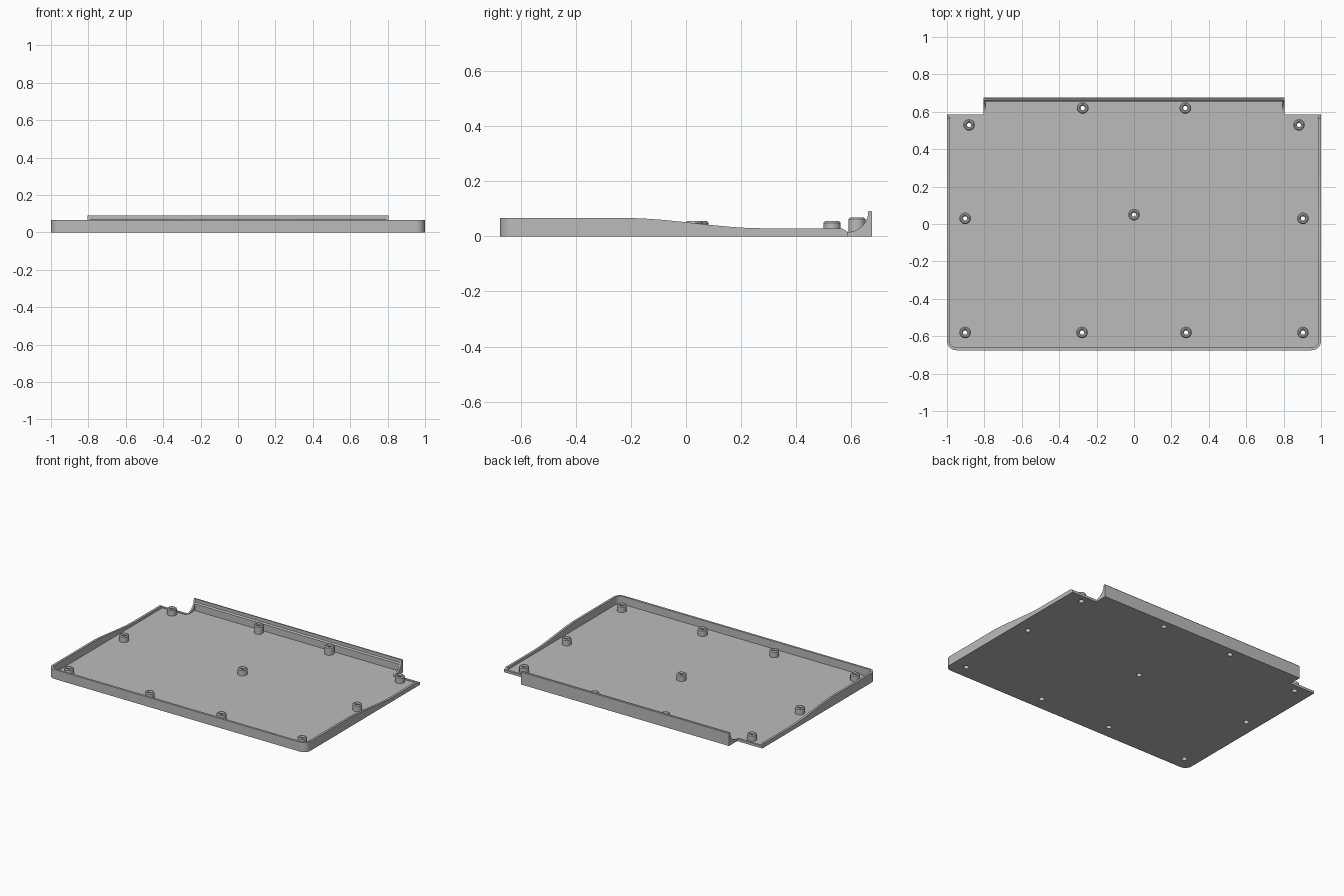
import bpy, bmesh
from math import sin, cos, pi

cube = bpy.data.objects.get("Cube")
if cube:
    bpy.data.objects.remove(cube, do_unlink=True)

grey = bpy.data.materials.new("mid grey")
grey.use_nodes = True
colour = (0.5, 0.5, 0.5, 1)
grey.diffuse_color = colour
grey.node_tree.nodes["Principled BSDF"].inputs["Base Color"].default_value = colour

WALL, FLOOR = 0.015, 0.012       # thicknesses
BACK, TAB_X, TAB_Y = 0.585, 0.805, 0.655
FRONT, RADIUS = 0.675, 0.05


def finish(name, bm):
    bmesh.ops.recalc_face_normals(bm, faces=bm.faces)
    mesh = bpy.data.meshes.new(name)
    bm.to_mesh(mesh)
    bm.free()
    mesh.materials.append(grey)
    obj = bpy.data.objects.new(name, mesh)
    bpy.context.collection.objects.link(obj)
    return obj


def smooth(obj):
    bpy.ops.object.select_all(action='DESELECT')
    obj.select_set(True)
    bpy.context.view_layer.objects.active = obj
    bpy.ops.object.shade_smooth_by_angle(angle=0.6)


def prism(name, points, depth):
    """Extrude a closed outline of 3D points by a vector."""
    bm = bmesh.new()
    face = bm.faces.new([bm.verts.new(p) for p in points])
    result = bmesh.ops.extrude_face_region(bm, geom=[face], use_keep_orig=True)
    moved = [v for v in result["geom"] if isinstance(v, bmesh.types.BMVert)]
    bmesh.ops.translate(bm, vec=depth, verts=moved)
    return finish(name, bm)


def outline(inset):
    """Open path round the tray, from the left hinge notch to the right one."""
    half = [(TAB_X, BACK - inset), (1 - inset, BACK - inset)]
    half += [(1 - inset, 0.565 - 1.19 * i / 40) for i in range(41)]
    r = RADIUS - inset
    for i in range(1, 9):
        a = i * pi / 16
        half.append((1 - RADIUS + r * cos(a), RADIUS - FRONT - r * sin(a)))
    return half + [(-x, y) for x, y in reversed(half)]


def rim_height(y):
    if y > 0.57:
        return 0.017
    t = min(max((y + 0.22) / 0.5, 0), 1)
    return 0.066 - 0.037 * t * t * (3 - 2 * t)


# Raised rim with a sweeping side profile
bm = bmesh.new()
rings = []
for (ox, oy), (ix, iy) in zip(outline(0), outline(WALL)):
    h = rim_height(oy)
    section = [(ox, oy, 0), (ox, oy, h), (ix, iy, h), (ix, iy, 0)]
    rings.append([bm.verts.new(p) for p in section])
for a, b in zip(rings, rings[1:]):
    for i in range(4):
        j = (i + 1) % 4
        bm.faces.new((a[i], a[j], b[j], b[i]))
bm.faces.new(rings[0])
bm.faces.new(rings[-1])
smooth(finish("rim", bm))

# Floor plate, including the hinge tab
plan = outline(WALL) + [(-TAB_X, TAB_Y), (TAB_X, TAB_Y)]
floor = prism("floor", [(x, y, 0) for x, y in plan], (0, 0, FLOOR))

# Hinge wall with a small inner ledge
wall = [(TAB_Y, 0), (0.675, 0), (0.675, 0.087), (0.672, 0.091), (0.663, 0.091),
        (0.663, 0.068), (TAB_Y, 0.06)]
prism("hinge_wall", [(-TAB_X, y, z) for y, z in wall], (2 * TAB_X, 0, 0))

# Concave end plates of the hinge recess
curve = [(BACK + 0.076 * sin(a), 0.089 - 0.074 * cos(a))
         for a in [i * pi / 20 for i in range(11)]]
plate = [(BACK, 0)] + curve + [(0.67, 0.089), (0.67, 0)]
for side, name in ((1, "left"), (-1, "right")):
    x = side * TAB_X
    smooth(prism(name + "_hinge_end", [(x, y, z) for y, z in plate], (-side * 0.012, 0, 0)))

# Hollow screw bosses, and the matching holes in the floor
spots = [(0, 0.05, 0.055)]
for x, y, top in ((0.882, 0.53, 0.055), (0.274, 0.62, 0.068), (0.903, 0.03, 0.055),
                  (0.903, -0.58, 0.055), (0.278, -0.58, 0.055)):
    spots += [(x, y, top), (-x, y, top)]
SIDES = 24
holes = bmesh.new()
for n, (x, y, top) in enumerate(spots):
    profile = [(0.018, 0), (0.024, 0), (0.024, FLOOR), (0.031, FLOOR), (0.031, top - 0.006),
               (0.025, top), (0.018, top), (0.011, top - 0.007), (0.011, top - 0.016),
               (0.018, top - 0.016)]
    bm = bmesh.new()
    loops = []
    for i in range(SIDES):
        a = 2 * pi * i / SIDES
        loops.append([bm.verts.new((x + r * cos(a), y + r * sin(a), z)) for r, z in profile])
    for i in range(SIDES):
        a, b = loops[i], loops[(i + 1) % SIDES]
        for k in range(len(profile)):
            m = (k + 1) % len(profile)
            bm.faces.new((a[k], a[m], b[m], b[k]))
    smooth(finish(f"screw_boss_{n + 1}", bm))
    cyl = bmesh.ops.create_cone(holes, cap_ends=True, segments=SIDES, radius1=0.024,
                                radius2=0.024, depth=0.1)
    bmesh.ops.translate(holes, vec=(x, y, 0), verts=cyl["verts"])
cutter = finish("hole_cutter", holes)
cutter.hide_render = True
cutter.hide_set(True)
cut = floor.modifiers.new("screw holes", 'BOOLEAN')
cut.operation = 'DIFFERENCE'
cut.solver = 'EXACT'
cut.object = cutter
